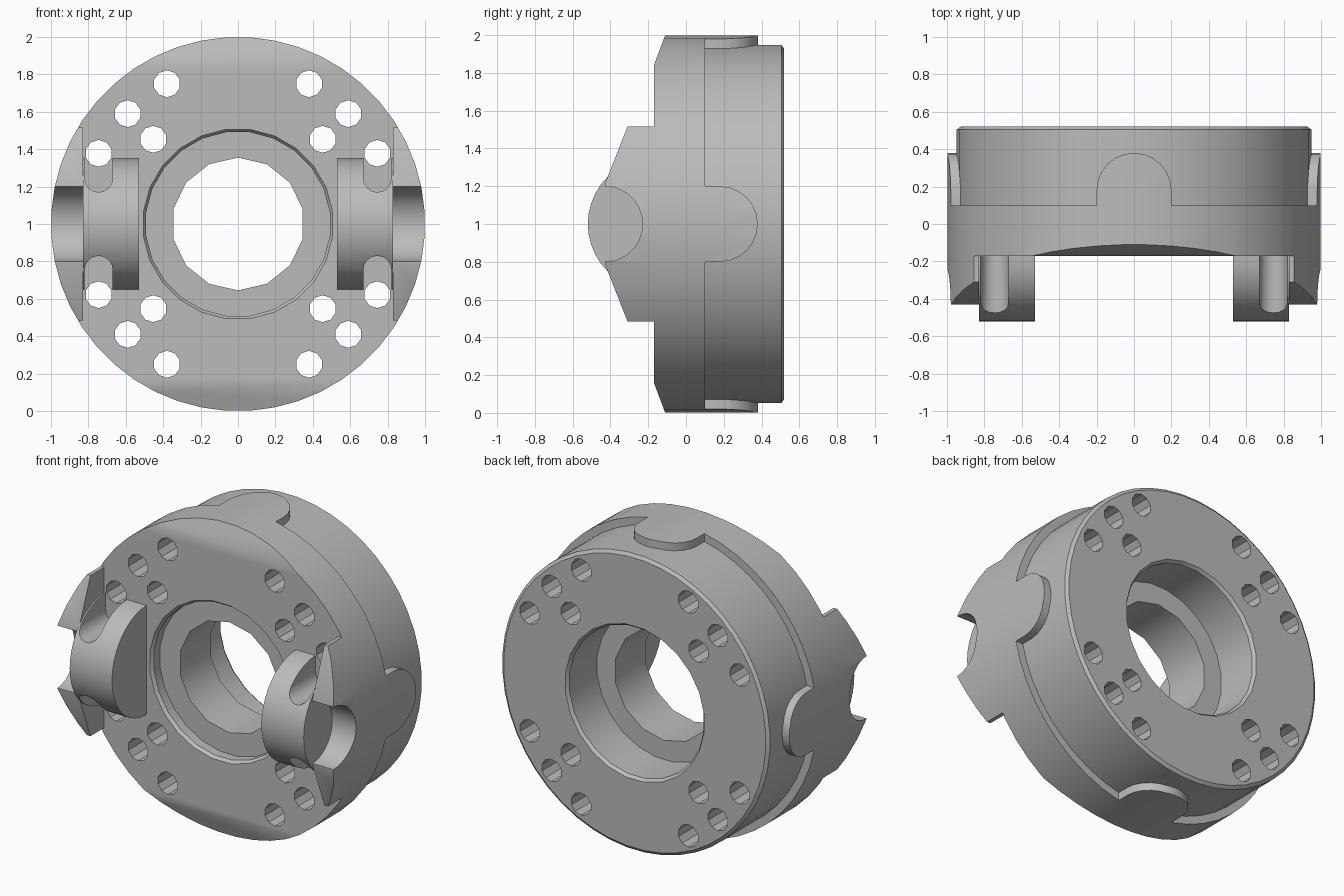
import bpy, bmesh
from math import sin, cos, pi, radians
from mathutils import Matrix, Vector

if "Cube" in bpy.data.objects:
    bpy.data.objects.remove(bpy.data.objects["Cube"])

metal = bpy.data.materials.new("plain grey")
metal.use_nodes = True
GREY = (0.5, 0.5, 0.5, 1)
metal.diffuse_color = GREY
metal.node_tree.nodes["Principled BSDF"].inputs["Base Color"].default_value = GREY

MID = 1.0      # height of the main axis
FRONT = -0.17  # front face of the body
SEG = 48


def make(name, bm):
    bmesh.ops.recalc_face_normals(bm, faces=bm.faces)
    mesh = bpy.data.meshes.new(name)
    bm.to_mesh(mesh)
    bm.free()
    obj = bpy.data.objects.new(name, mesh)
    bpy.context.collection.objects.link(obj)
    mesh.materials.append(metal)
    return obj


def revolve(name, profile, seg=SEG):
    """Turn (radius, y) points around the main axis."""
    bm = bmesh.new()
    rings = []
    for r, y in profile:
        rings.append([bm.verts.new((r * cos(2 * pi * (i + .5) / seg), y,
                                    MID + r * sin(2 * pi * (i + .5) / seg)))
                      for i in range(seg)])
    for a, b in zip(rings, rings[1:]):
        for i in range(seg):
            j = (i + 1) % seg
            bm.faces.new((a[i], a[j], b[j], b[i]))
    bm.faces.new(rings[0])
    bm.faces.new(rings[-1])
    return bm if name is None else make(name, bm)


def prism(name, points, direction):
    """Extrude a closed outline along a direction."""
    bm = bmesh.new()
    face = bm.faces.new([bm.verts.new(p) for p in points])
    ext = bmesh.ops.extrude_face_region(bm, geom=[face])["geom"]
    bmesh.ops.translate(bm, vec=direction,
                        verts=[v for v in ext if isinstance(v, bmesh.types.BMVert)])
    return make(name, bm)


def arc(cu, cv, r, start, end, n):
    steps = [radians(start + (end - start) * i / n) for i in range(n + 1)]
    return [(cu + r * cos(a), cv + r * sin(a)) for a in steps]


def boolean(obj, cutter, operation="DIFFERENCE"):
    cutter.hide_render = True
    mod = obj.modifiers.new("cut", "BOOLEAN")
    mod.object, mod.operation, mod.solver = cutter, operation, "EXACT"
    bpy.context.view_layer.update()
    bpy.context.view_layer.objects.active = obj
    bpy.ops.object.modifier_apply(modifier=mod.name)
    bpy.data.objects.remove(cutter)


# Stepped round body with sloped flats at the top and bottom of the front
bm = revolve(None, [(1, FRONT), (1, .1), (.95, .1), (.95, .505), (.93, .52)])
for s in (1, -1):
    cut = bmesh.ops.bisect_plane(
        bm, geom=bm.verts[:] + bm.edges[:] + bm.faces[:],
        plane_co=(0, FRONT, MID + s * .84), plane_no=(0, -.16, s * .06), clear_outer=True)
    edges = [e for e in cut["geom_cut"] if isinstance(e, bmesh.types.BMEdge)]
    bmesh.ops.holes_fill(bm, edges=[e for e in bm.edges if e.is_boundary])
body = make("body", bm)

# Stepped bore: front recess, narrow throat, deep back recess
boolean(body, revolve("throat_cutter", [(.355, -.4), (.355, .7)], 14))
boolean(body, revolve("front_recess_cutter",
                      [(.51, -.3), (.51, FRONT), (.495, -.15), (.495, -.09)], 24))
boolean(body, revolve("back_recess_cutter", [(.48, .22), (.48, .5), (.495, .52), (.495, .7)], 24))

# Bolt holes, repeated in four quarters
bm = bmesh.new()
for x, z in ((.38, .75), (.59, .59), (.453, .453), (.745, .378)):
    for sx in (1, -1):
        for sz in (1, -1):
            place = Matrix.Translation((sx * x, .2, MID + sz * z)) @ Matrix.Rotation(pi / 2, 4, "X")
            bmesh.ops.create_cone(bm, cap_ends=True, segments=10, radius1=.072,
                                  radius2=.072, depth=1.2, matrix=place)
boolean(body, make("bolt_cutter", bm))

parts = [body]

# Four round-ended tabs on the rear step
for name, angle in (("left_tab", 0), ("top_tab", 90), ("right_tab", 180), ("bottom_tab", 270)):
    outline = [(-.2, .1)] + [(u, v) for u, v in arc(0, .18, .2, 180, 0, 12)] + [(.2, .1)]
    turn = Matrix.Rotation(radians(-angle), 3, "Y")
    points = [turn @ Vector((.9, v, u)) + Vector((0, 0, MID)) for u, v in outline]
    tab = prism(name, points, turn @ Vector((.2, 0, 0)))
    boolean(tab, revolve("rim_cutter", [(1, -.6), (1, .6)]), "INTERSECT")
    parts.append(tab)

for side, s in (("left", 1), ("right", -1)):
    # Outer jaw with a round notch, following the body's rim
    outline = ([(FRONT, .515), (-.31, .515), (-.43, .21)]
               + arc(-.43, 0, .2, 90, -90, 14)
               + [(-.43, -.21), (-.31, -.515), (FRONT, -.515)])
    jaw = prism(side + "_jaw", [(s * .83, y, MID + z) for y, z in outline], (s * .3, 0, 0))
    boolean(jaw, revolve("rim_cutter", [(1, -.6), (1, .6)]), "INTERSECT")
    # Half-round inner lug with two screw clearance slots
    outline = arc(FRONT, 0, .35, 90, 270, 20)
    lug = prism(side + "_lug", [(s * .53, y, MID + z) for y, z in outline], (s * .3, 0, 0))
    for t in (1, -1):
        slot = [(.67, .6)] + arc(.745, .245, .075, 180, 360, 8) + [(.82, .6)]
        boolean(lug, prism("slot_cutter", [(s * x, -.7, MID + t * z) for x, z in slot], (0, .7, 0)))
    parts += [jaw, lug]

# Smooth the round walls and keep the edges sharp
for obj in parts:
    bpy.ops.object.select_all(action="DESELECT")
    obj.select_set(True)
    bpy.context.view_layer.objects.active = obj
    bpy.ops.object.shade_smooth_by_angle(angle=radians(32))
